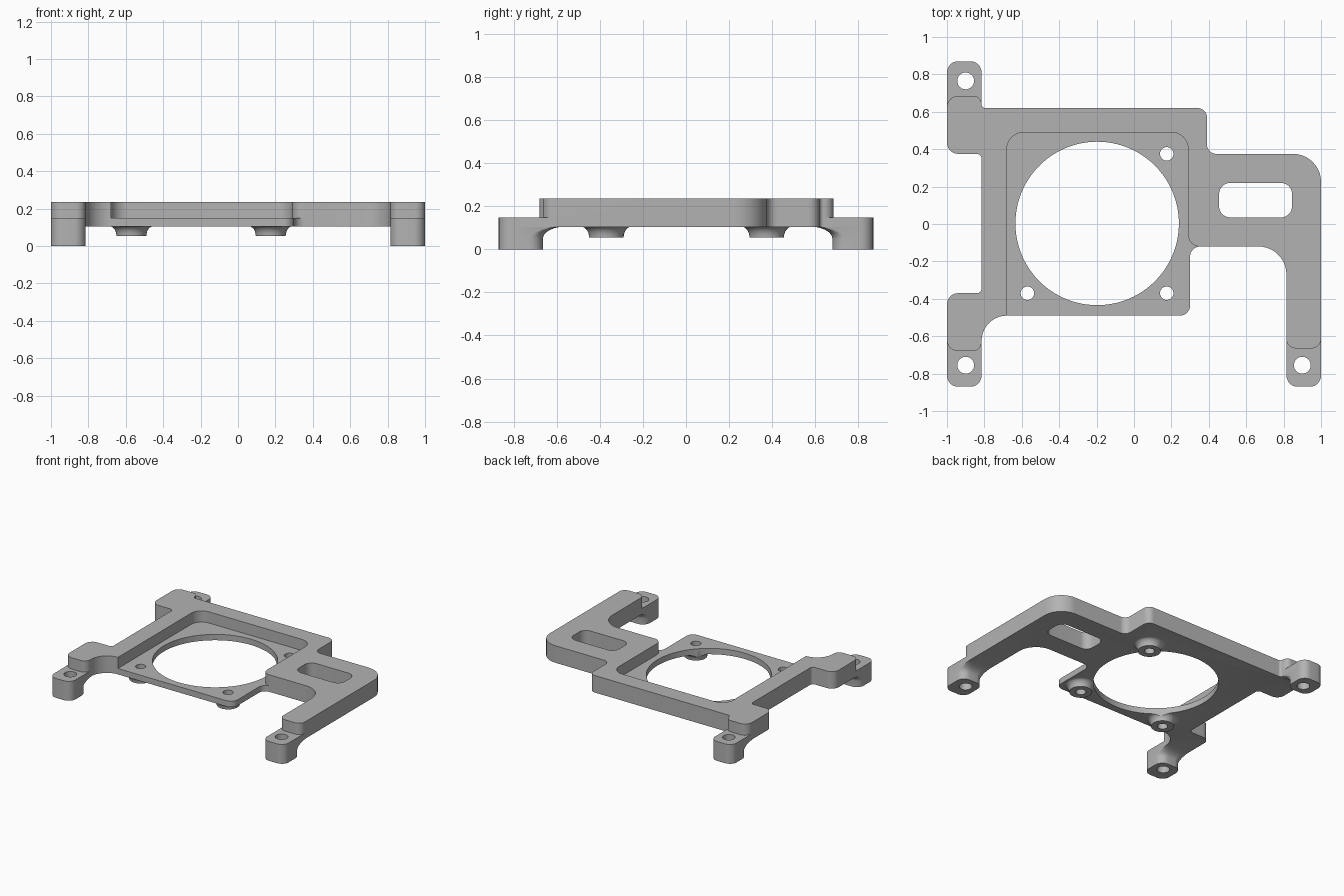
import bpy, bmesh, math
from mathutils import Vector

cube = bpy.data.objects.get("Cube")
if cube:
    bpy.data.objects.remove(cube, do_unlink=True)

GREY = (0.45, 0.45, 0.45, 1)
metal = bpy.data.materials.new("plain grey")
metal.use_nodes = True
metal.diffuse_color = GREY
metal.node_tree.nodes["Principled BSDF"].inputs["Base Color"].default_value = GREY

BOTTOM, FLOOR, TOP = 0.105, 0.149, 0.236   # plate levels


def rounded(corners, steps=10):
    """Outline with each (x, y, radius) corner replaced by an arc."""
    out = []
    for i, (x, y, r) in enumerate(corners):
        p = Vector((x, y))
        a = (Vector(corners[i - 1][:2]) - p).normalized()
        b = (Vector(corners[(i + 1) % len(corners)][:2]) - p).normalized()
        if r == 0:
            out.append(p)
            continue
        centre = p + (a + b) * r
        for k in range(steps + 1):
            t = k / steps * math.pi / 2
            out.append(centre - b * r * math.cos(t) - a * r * math.sin(t))
    return out


def circle(x, y, r, n=32):
    return [Vector((x + r * math.cos(2 * math.pi * k / n),
                    y + r * math.sin(2 * math.pi * k / n))) for k in range(n)]


def loft(name, sections):
    """Solid through a stack of (outline, z) sections."""
    bm = bmesh.new()
    rings = [[bm.verts.new((p.x, p.y, z)) for p in pts] for pts, z in sections]
    for lo, hi in zip(rings, rings[1:]):
        for i in range(len(lo)):
            bm.faces.new((lo[i - 1], lo[i], hi[i], hi[i - 1]))
    bm.faces.new(rings[0])
    bm.faces.new(rings[-1])
    bmesh.ops.recalc_face_normals(bm, faces=bm.faces)
    mesh = bpy.data.meshes.new(name)
    bm.to_mesh(mesh)
    bm.free()
    mesh.materials.append(metal)
    obj = bpy.data.objects.new(name, mesh)
    bpy.context.collection.objects.link(obj)
    return obj


def prism(name, pts, z0, z1):
    return loft(name, [(pts, z0), (pts, z1)])


def flare(n=6):
    """Quarter-arc fillet: (outward 0..1, upward 0..1) pairs."""
    for k in range(n + 1):
        t = k / n * math.pi / 2
        yield 1 - math.cos(t), math.sin(t)


def foot(name, x0, x1, side, inner, outer=0.87, r=0.06):
    """Mounting foot whose inner face sweeps up into the plate."""
    def ring(grow):
        y, s = side * (inner - 0.11 * grow), r * (1 - grow) + 0.002
        return rounded([(x0, y, s), (x1, y, s), (x1, side * outer, r), (x0, side * outer, r)], 8)
    levels = [(ring(0), 0)]
    levels += [(ring(g), 0.05 + (BOTTOM + 0.002 - 0.05) * h) for g, h in flare()]
    return loft(name, levels + [(ring(1), FLOOR)])


def boss(name, x, y):
    """Screw boss flaring into the underside."""
    levels = [(circle(x, y, 0.08 + 0.038 * g), 0.055 + (BOTTOM + 0.001 - 0.055) * h)
              for g, h in flare()]
    return loft(name, levels + [(circle(x, y, 0.118), BOTTOM + 0.02)])


# Main plate with side arm and leg
plate = prism("bracket_plate", rounded([
    (-1, 0.685, 0.06), (-1, 0.375, 0.06), (-0.815, 0.375, 0.025),
    (-0.815, -0.37, 0.025), (-1, -0.37, 0.06), (-1, -0.68, 0.06),
    (-0.815, -0.68, 0.05), (-0.815, -0.49, 0.135), (0.3, -0.49, 0.055),
    (0.3, -0.12, 0.055), (0.815, -0.12, 0.15), (0.815, -0.665, 0.05),
    (1, -0.665, 0.05), (1, 0.375, 0.15), (0.39, 0.375, 0.05),
    (0.39, 0.62, 0.05), (-0.815, 0.62, 0.02), (-0.815, 0.685, 0.044)]), BOTTOM, TOP)

# Feet and screw bosses
screws = [(0.175, 0.375), (-0.57, -0.37), (0.175, -0.37)]
foot_holes = [(-0.9, 0.765), (-0.9, -0.755), (0.9, -0.755)]
added = [foot("back_right_foot", -1, -0.815, 1, 0.68),
         foot("front_right_foot", -1, -0.815, -1, 0.675),
         foot("front_left_foot", 0.815, 1, -1, 0.665)]
added += [boss("screw_boss", x, y) for x, y in screws]

# Square recess, round opening, slot and holes
cutters = [
    prism("recess_cutter", rounded([
        (-0.68, -0.6, 0), (0.5, -0.6, 0), (0.5, -0.12, 0), (0.29, -0.12, 0.06),
        (0.29, 0.49, 0.09), (-0.68, 0.49, 0.09)]), FLOOR + 0.001, 0.5),
    prism("opening_cutter", circle(-0.197, 0.003, 0.437, 96), -0.5, 0.5),
    prism("slot_cutter", rounded([(0.455, 0.035, 0.06), (0.845, 0.035, 0.06),
                                  (0.845, 0.22, 0.06), (0.455, 0.22, 0.06)]), -0.5, 0.5)]
cutters += [prism("screw_hole_cutter", circle(x, y, 0.036), -0.5, 0.5) for x, y in screws]
cutters += [prism("foot_hole_cutter", circle(x, y, 0.045), -0.5, 0.5) for x, y in foot_holes]

for tool in added + cutters:
    tool.hide_render = True
    mod = plate.modifiers.new(tool.name, "BOOLEAN")
    mod.operation = "UNION" if tool in added else "DIFFERENCE"
    mod.solver = "EXACT"
    mod.object = tool

# Bake the result and drop the helpers
graph = bpy.context.evaluated_depsgraph_get()
solid = bpy.data.meshes.new_from_object(plate.evaluated_get(graph))
plate.modifiers.clear()
plate.data = solid
for tool in added + cutters:
    bpy.data.objects.remove(tool, do_unlink=True)

bpy.ops.object.select_all(action="DESELECT")
plate.select_set(True)
bpy.context.view_layer.objects.active = plate
bpy.ops.object.shade_smooth_by_angle(angle=math.radians(30))
